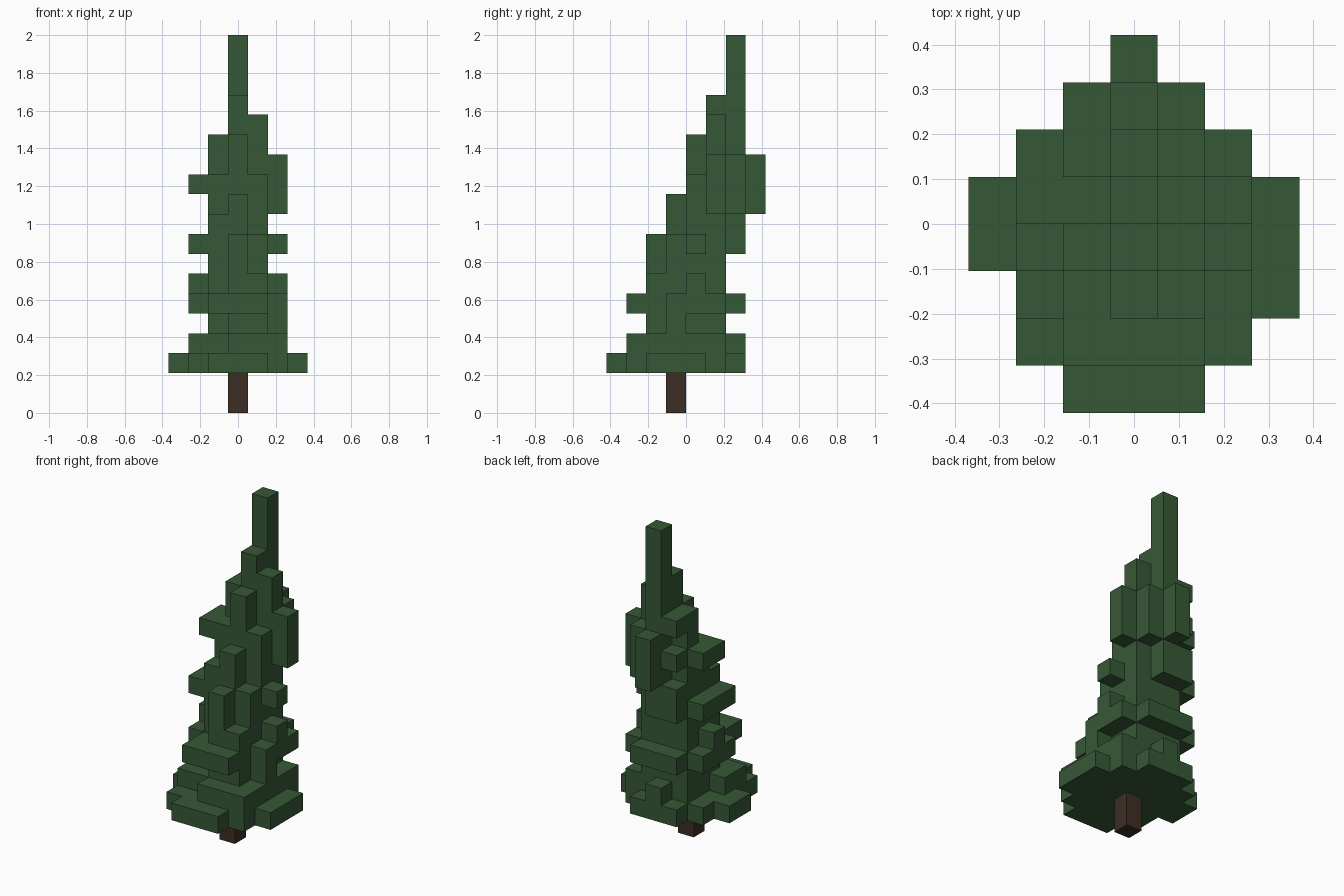
import bpy
import bmesh
from mathutils import Vector

UNIT = 2 / 19          # edge length of one block
ROW_ORIGIN = -4        # row 0 starts four blocks in front of the centre

cube = bpy.data.objects.get("Cube")
if cube:
    bpy.data.objects.remove(cube)


def make_material(name, colour):
    mat = bpy.data.materials.new(name)
    mat.use_nodes = True
    mat.diffuse_color = colour
    mat.node_tree.nodes["Principled BSDF"].inputs["Base Color"].default_value = colour
    return mat


def fill(boxes):
    """Collect block cells from inclusive (column, row, layer) ranges."""
    return {(x, y, z)
            for xs, ys, zs in boxes
            for x in range(xs[0], xs[-1] + 1)
            for y in range(ys[0], ys[-1] + 1)
            for z in range(zs[0], zs[-1] + 1)}


def build_blocks(name, cells, mat):
    """Make one mesh from the exposed sides of all blocks."""
    bm = bmesh.new()
    corners = {}

    def vert(point):
        key = tuple(round(c * 2) for c in point)
        if key not in corners:
            corners[key] = bm.verts.new(point * UNIT)
        return corners[key]

    for cell in sorted(cells):
        centre = Vector(cell) + Vector((0, ROW_ORIGIN + 0.5, 0.5))
        for axis in range(3):
            for sign in (-1, 1):
                normal = Vector((0, 0, 0))
                normal[axis] = sign
                if tuple(int(c + n) for c, n in zip(cell, normal)) in cells:
                    continue
                u = Vector((0, 0, 0))
                u[(axis + 1) % 3] = 1
                v = normal.cross(u)
                mid = centre + normal / 2
                loop = [(-u - v), (u - v), (u + v), (v - u)]
                bm.faces.new([vert(mid + p / 2) for p in loop])

    mesh = bpy.data.meshes.new(name)
    bm.to_mesh(mesh)
    bm.free()
    mesh.materials.append(mat)
    obj = bpy.data.objects.new(name, mesh)
    bpy.context.collection.objects.link(obj)
    return obj


# wide skirt of branches above the trunk
skirt = [
    ((-1, 1), (0, 6), (2,)), ((-2, 2), (1, 5), (2,)),
    ((-3, 3), (3, 4), (2,)), ((3,), (2, 4), (2,)),
    ((-1, 1), (2, 5), (3,)), ((0, 2), (1, 2), (3,)),
    ((-2,), (2, 3), (3,)), ((2,), (3, 5), (3,)), ((0,), (6,), (3,)),
]
# middle branches around the leaning core
middle = [
    ((-1, 1), (3, 5), (4, 8)), ((0, 1), (2,), (4, 6)), ((0,), (2,), (7, 8)),
    ((2,), (3,), (4, 5)), ((-1, 1), (1, 6), (5,)), ((-2, 2), (3, 5), (5,)),
    ((-2,), (4,), (6,)), ((2,), (4,), (6,)),
    ((-2,), (3, 5), (8,)), ((2,), (4,), (8,)), ((-1, 0), (6,), (8, 9)),
]
# upper branches, stepping backwards
upper = [
    ((-1, 0), (3, 5), (9,)), ((1,), (4, 5), (9, 11)), ((0,), (3,), (10,)),
    ((-1, 0), (4, 5), (10, 11)), ((-2,), (4, 5), (11,)), ((-1,), (6,), (11,)),
    ((0,), (7,), (10, 12)), ((1,), (6,), (10, 12)), ((2,), (5,), (10, 12)),
    ((0,), (4,), (12, 13)), ((-1,), (5,), (12, 13)), ((-1,), (6,), (13,)),
    ((1,), (5,), (12, 14)),
]
# slim leader at the tip
tip = [((0,), (5,), (12, 15)), ((0,), (6,), (10, 18))]
trunk = [((0,), (3,), (0, 1))]

green = make_material("needle_green", (0.037, 0.098, 0.037, 1))
brown = make_material("bark_brown", (0.048, 0.027, 0.018, 1))

build_blocks("foliage", fill(skirt + middle + upper + tip), green)
build_blocks("trunk", fill(trunk), brown)
